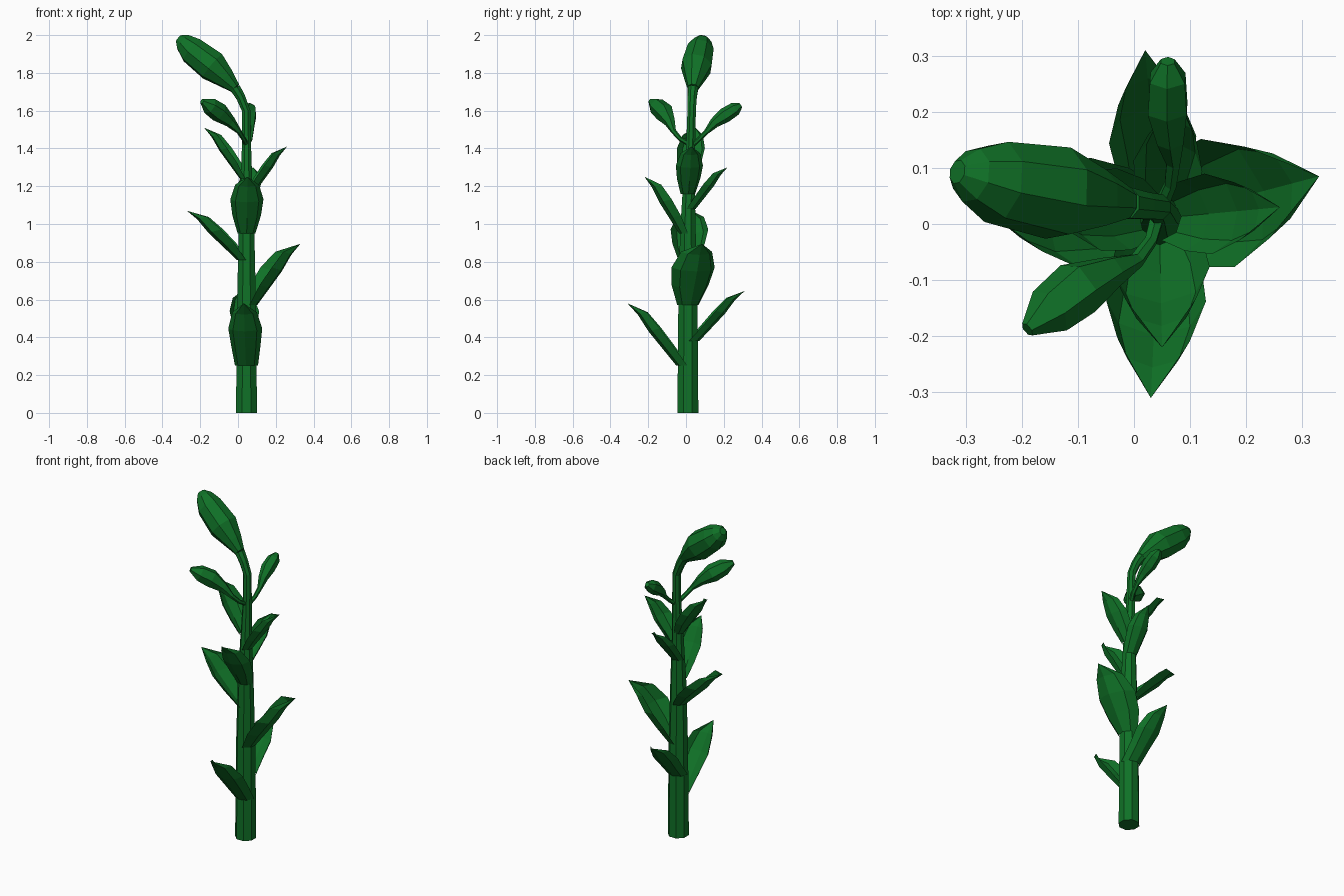
import bpy, bmesh, math
from mathutils import Vector

cube = bpy.data.objects.get("Cube")
if cube:
    bpy.data.objects.remove(cube, do_unlink=True)

green = bpy.data.materials.new("leaf_green")
green.use_nodes = True
colour = (0.005, 0.165, 0.02, 1)
green.diffuse_color = colour
green.node_tree.nodes["Principled BSDF"].inputs["Base Color"].default_value = colour

AXIS = Vector((0.045, 0.01, 0))
HALF = math.pi / 2


def finish(name, bm):
    mesh = bpy.data.meshes.new(name)
    bm.to_mesh(mesh)
    bm.free()
    mesh.materials.append(green)
    obj = bpy.data.objects.new(name, mesh)
    bpy.context.collection.objects.link(obj)
    return obj


def tube(name, path, sides):
    """Faceted tube through (x, y, z, radius) rings, capped at both ends."""
    bm = bmesh.new()
    pts = [Vector(p[:3]) for p in path]
    rings = []
    side = Vector((1, 0, 0))
    for i, p in enumerate(pts):
        along = (pts[min(i + 1, len(pts) - 1)] - pts[max(i - 1, 0)]).normalized()
        if i == 0 and p.z == 0:
            along = Vector((0, 0, 1))
        side = (side - along * side.dot(along)).normalized()
        other = along.cross(side)
        ring = []
        for k in range(sides):
            a = 2 * math.pi * (k + 0.5) / sides
            ring.append(bm.verts.new(p + path[i][3] * (side * math.cos(a) + other * math.sin(a))))
        rings.append(ring)
    for a, b in zip(rings, rings[1:]):
        for k in range(sides):
            n = (k + 1) % sides
            bm.faces.new((a[k], a[n], b[n], b[k]))
    bm.faces.new(rings[0][::-1])
    bm.faces.new(rings[-1])
    return finish(name, bm)


# Leaf rows: outward share, upward share, width share, cup depth
ROWS = [(0, 0, None, 0), (0.28, 0.27, 0.86, 0.06), (0.57, 0.55, 1, 0.065),
        (0.79, 0.82, 0.72, 0.05), (1, 1, 0, 0)]


def leaf(name, base_z, stem_r, tip, half_width):
    """Cupped leaf that clasps the stem and narrows to a point."""
    tip = Vector(tip)
    out = Vector((tip.x - AXIS.x, tip.y - AXIS.y, 0))
    reach = out.length - stem_r
    out.normalize()
    across = Vector((-out.y, out.x, 0))
    bm = bmesh.new()
    rows = []
    for o, u, w, cup in ROWS:
        width = stem_r if w is None else half_width * w
        depth = stem_r if w is None else cup * half_width / 0.09
        row = []
        for k in range(5):
            a = (k / 2 - 1) * HALF
            inward = depth * (1 - math.cos(a))
            p = AXIS + out * (stem_r + reach * o - inward) + across * width * math.sin(a)
            p.z = base_z + (tip.z - base_z) * u + (0 if w is None else inward * 0.25)
            row.append(bm.verts.new(p))
        rows.append(row)
    for a, b in zip(rows, rows[1:]):
        for k in range(4):
            bm.faces.new((a[k], a[k + 1], b[k + 1], b[k]))
    bmesh.ops.remove_doubles(bm, verts=bm.verts, dist=0.0001)
    return finish(name, bm)


# Stem with its bent neck
tube("stem", [(0.045, 0.01, 0, 0.06), (0.045, 0.01, 0.55, 0.055), (0.045, 0.01, 0.95, 0.045),
              (0.045, 0.015, 1.2, 0.034), (0.045, 0.025, 1.42, 0.026), (0.043, 0.03, 1.6, 0.024),
              (0.015, 0.033, 1.67, 0.026), (-0.015, 0.037, 1.72, 0.03)], 8)

# Large bud on the neck
tube("top_bud", [(-0.015, 0.037, 1.72, 0.03), (-0.065, 0.045, 1.77, 0.055), (-0.135, 0.055, 1.835, 0.085),
                 (-0.245, 0.075, 1.92, 0.075), (-0.29, 0.087, 1.962, 0.05), (-0.315, 0.093, 1.982, 0.022)], 8)

# Small buds on thin stalks
tube("front_bud", [(0.045, 0.025, 1.42, 0.014), (0.03, -0.03, 1.45, 0.012), (0.005, -0.065, 1.49, 0.014),
                   (-0.04, -0.085, 1.54, 0.03), (-0.1, -0.115, 1.59, 0.052), (-0.15, -0.155, 1.625, 0.046),
                   (-0.19, -0.188, 1.65, 0.014)], 6)
tube("back_bud", [(0.045, 0.025, 1.41, 0.014), (0.065, 0.07, 1.45, 0.012), (0.07, 0.11, 1.49, 0.014),
                  (0.065, 0.15, 1.535, 0.027), (0.06, 0.205, 1.575, 0.04), (0.06, 0.26, 1.61, 0.036),
                  (0.06, 0.29, 1.63, 0.014)], 6)

# Leaves in crossed pairs up the stem
leaf("lower_front_leaf", 0.25, 0.061, (0.03, -0.31, 0.58), 0.09)
leaf("lower_back_leaf", 0.38, 0.06, (0.02, 0.31, 0.645), 0.078)
leaf("lower_left_leaf", 0.57, 0.058, (0.33, 0.085, 0.895), 0.118)
leaf("lower_right_leaf", 0.81, 0.051, (-0.27, 0.03, 1.07), 0.1)
leaf("upper_front_leaf", 0.95, 0.047, (0.05, -0.22, 1.25), 0.088)
leaf("upper_back_leaf", 1.08, 0.042, (0.08, 0.22, 1.3), 0.062)
leaf("upper_left_leaf", 1.16, 0.039, (0.26, 0.03, 1.41), 0.072)
leaf("upper_right_leaf", 1.24, 0.036, (-0.18, 0.05, 1.51), 0.075)
